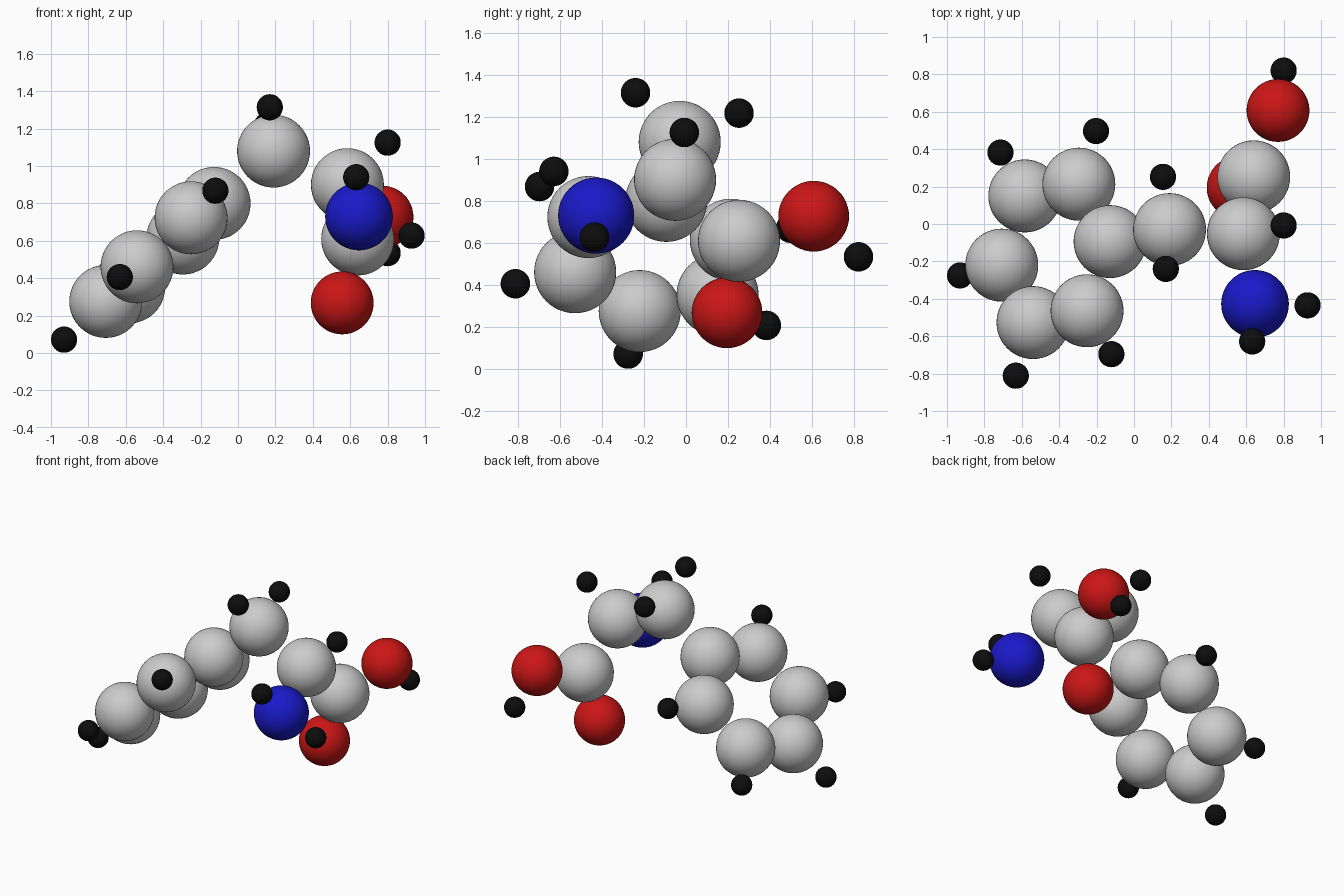
import bpy
from mathutils import Vector

if "Cube" in bpy.data.objects:
    bpy.data.objects.remove(bpy.data.objects["Cube"])

RADIUS = {"carbon": 0.195, "nitrogen": 0.181, "oxygen": 0.168, "hydrogen": 0.07}
COLOUR = {"nitrogen": (0.01, 0.01, 0.6, 1), "oxygen": (0.6, 0.008, 0.008, 1),
          "hydrogen": (0.004, 0.004, 0.004, 1)}

# One shared sphere mesh per element
meshes = {}


def element_mesh(kind):
    if kind not in meshes:
        bpy.ops.mesh.primitive_uv_sphere_add(segments=48, ring_count=24, radius=RADIUS[kind])
        ob = bpy.context.object
        bpy.ops.object.shade_smooth()
        me = ob.data
        me.name = kind + "_sphere"
        if kind in COLOUR:
            mat = bpy.data.materials.new(kind)
            mat.diffuse_color = COLOUR[kind]
            mat.use_nodes = True
            mat.node_tree.nodes["Principled BSDF"].inputs["Base Color"].default_value = mat.diffuse_color
            me.materials.append(mat)
        meshes[kind] = me
        bpy.data.objects.remove(ob)
    return meshes[kind]


def atom(name, kind, pos):
    ob = bpy.data.objects.new(name, element_mesh(kind))
    ob.location = pos
    bpy.context.collection.objects.link(ob)


# Six-sided ring: each atom is paired with its opposite through the ring centre
centre = Vector((-0.4175, -0.157, 0.538))
ring = [(-0.128, -0.094, 0.80), (-0.295, 0.213, 0.615), (-0.584, 0.15, 0.353)]
for i, p in enumerate(ring):
    atom(f"ring_carbon_{i + 1}", "carbon", p)
    atom(f"ring_carbon_{i + 4}", "carbon", 2 * centre - Vector(p))

# Hydrogens on the ring (the first ring carbon carries the chain instead)
ring_h = [(-0.203, 0.497, 0.67), (-0.714, 0.382, 0.208)]
for i, p in enumerate(ring_h):
    atom(f"ring_hydrogen_{i + 1}", "hydrogen", p)
    atom(f"ring_hydrogen_{i + 3}", "hydrogen", 2 * centre - Vector(p))
atom("ring_hydrogen_5", "hydrogen", (-0.93, -0.275, 0.072))

# Side chain
for name, kind, pos in [
    ("bridge_carbon", "carbon", (0.19, -0.03, 1.08)),
    ("bridge_hydrogen_1", "hydrogen", (0.155, 0.252, 1.217)),
    ("bridge_hydrogen_2", "hydrogen", (0.17, -0.24, 1.314)),
    ("centre_carbon", "carbon", (0.585, -0.052, 0.90)),
    ("centre_hydrogen", "hydrogen", (0.80, -0.008, 1.125)),
    ("amine_nitrogen", "nitrogen", (0.647, -0.427, 0.73)),
    ("amine_hydrogen_1", "hydrogen", (0.928, -0.435, 0.628)),
    ("amine_hydrogen_2", "hydrogen", (0.632, -0.628, 0.94)),
    ("acid_carbon", "carbon", (0.64, 0.252, 0.61)),
    ("acid_oxygen_double", "oxygen", (0.557, 0.195, 0.268)),
    ("acid_oxygen_single", "oxygen", (0.77, 0.607, 0.727)),
    ("acid_hydrogen", "hydrogen", (0.80, 0.82, 0.534)),
]:
    atom(name, kind, pos)
